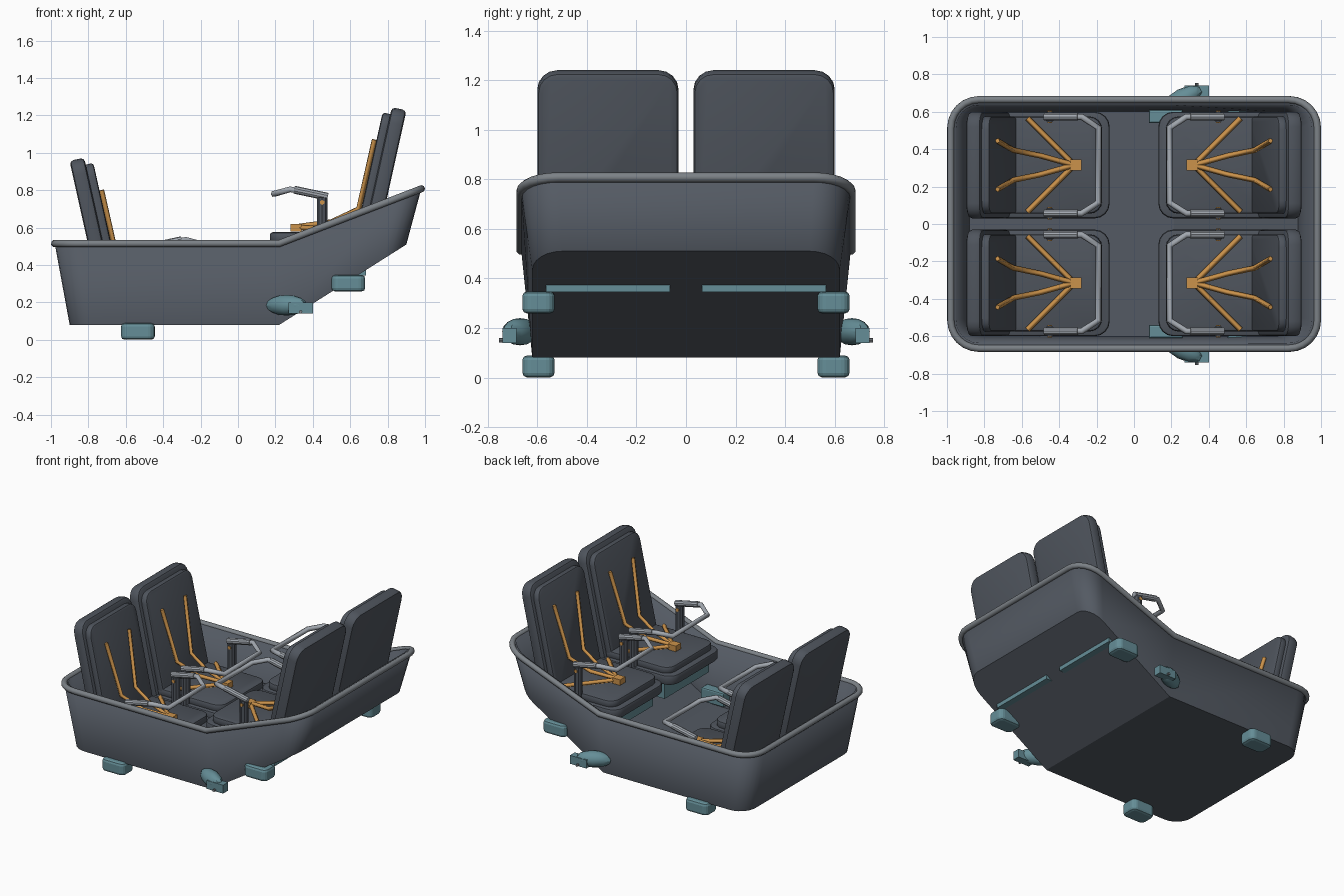
import bpy, bmesh
from math import radians, sin, cos, pi
from mathutils import Matrix, Vector

if "Cube" in bpy.data.objects:
    bpy.data.objects.remove(bpy.data.objects["Cube"])


def material(name, r, g, b):
    m = bpy.data.materials.new(name)
    m.use_nodes = True
    m.diffuse_color = (r, g, b, 1)
    m.node_tree.nodes["Principled BSDF"].inputs["Base Color"].default_value = (r, g, b, 1)
    return m


SHELL = material("slate grey", .088, .102, .125)
SEAT = material("seat grey", .078, .09, .11)
RIM = material("rim grey", .2, .22, .24)
BAR = material("light grey", .36, .39, .43)
TEAL = material("dull teal", .13, .27, .31)
STRAP = material("amber", .6, .29, .07)


def link(name, data, mat):
    data.materials.append(mat)
    ob = bpy.data.objects.new(name, data)
    bpy.context.collection.objects.link(ob)
    return ob


def finish(name, bm, mat, s=1, dz=0):
    # s = -1 mirrors the part to the other end, dz lowers it
    bm.transform(Matrix.Translation((0, 0, dz)) @ Matrix.Diagonal((s, 1, 1, 1)))
    bmesh.ops.recalc_face_normals(bm, faces=bm.faces)
    me = bpy.data.meshes.new(name)
    bm.to_mesh(me)
    bm.free()
    return link(name, me, mat)


def slab(name, center, size, radius, edge, mat, s=1, dz=0, tilt=0):
    # box with rounded outline and softened faces
    bm = bmesh.new()
    bmesh.ops.create_cube(bm, size=1)
    bm.transform(Matrix.Diagonal((*size, 1)))
    if radius:
        es = [e for e in bm.edges if abs(e.verts[0].co.z - e.verts[1].co.z) > 1e-4]
        bmesh.ops.bevel(bm, geom=es, offset=radius, segments=4, profile=.5, affect='EDGES')
    if edge:
        es = [e for e in bm.edges if abs(e.verts[0].co.z - e.verts[1].co.z) < 1e-4]
        bmesh.ops.bevel(bm, geom=es, offset=edge, segments=2, profile=.5, affect='EDGES')
    bm.transform(Matrix.Translation(center) @ Matrix.Rotation(tilt, 4, 'Y'))
    return finish(name, bm, mat, s, dz)


def rod(name, a, b, r, mat, s=1, dz=0, sides=10):
    a, b = Vector(a), Vector(b)
    bm = bmesh.new()
    bmesh.ops.create_cone(bm, cap_ends=True, segments=sides, radius1=r, radius2=r, depth=(b - a).length)
    bm.transform(Matrix.Translation((a + b) / 2) @ (b - a).to_track_quat('Z', 'Y').to_matrix().to_4x4())
    return finish(name, bm, mat, s, dz)


def tube(name, pts, r, mat, s=1, dz=0, res=1, closed=False):
    cu = bpy.data.curves.new(name, 'CURVE')
    cu.dimensions = '3D'
    cu.bevel_depth, cu.bevel_resolution, cu.use_fill_caps = r, res, True
    sp = cu.splines.new('POLY')
    sp.points.add(len(pts) - 1)
    for p, (x, y, z) in zip(sp.points, pts):
        p.co = (x * s, y, z + dz, 1)
    sp.use_cyclic_u = closed
    return link(name, cu, mat)


# Tub: rounded outline, raised towards +x past the knee
KNEE, N = .22, 7


def outline(hx, hy, r, z0, slope):
    pts = []
    for i, (sx, sy) in enumerate([(1, 1), (-1, 1), (-1, -1), (1, -1)]):
        for k in range(N):
            a = (i + k / (N - 1)) * pi / 2
            pts.append((sx * (hx - r) + r * cos(a), sy * (hy - r) + r * sin(a)))
        if i in (0, 2):
            pts.append((KNEE, sy * hy))
    return [(x, y, z0 + max(0, x - KNEE) * slope) for x, y in pts]


bottom = outline(.9, .62, .12, .08, .632)
top = outline(.98, .665, .15, .515, .385)
bm = bmesh.new()
vb = [bm.verts.new(p) for p in bottom]
vt = [bm.verts.new(p) for p in top]
n = len(vb)
for i in range(n):
    j = (i + 1) % n
    bm.faces.new((vb[i], vb[j], vt[j], vt[i]))
k1, k2 = N, 3 * N + 1
bm.faces.new(vb[k1:k2 + 1][::-1])
bm.faces.new((vb[k2:] + vb[:k1 + 1])[::-1])
me = bpy.data.meshes.new("tub")
bm.to_mesh(me)
bm.free()
tub = link("tub", me, SHELL)
mod = tub.modifiers.new("wall", 'SOLIDIFY')
mod.thickness, mod.offset = .03, -1
tube("tub_rim", top, .02, RIM, res=2, closed=True)

# Seats: four alike, the -x pair mirrored and lower
LEAN = radians(12.5) - pi / 2
for end, s, dz in (("high", 1, 0), ("low", -1, -.27)):
    for side, cy in (("left", .315), ("right", -.315)):
        tag = f"{end}_{side}"
        slab("seat_cushion_base_" + tag, (.45, cy, .495), (.64, .57, .07), .08, .015, SEAT, s, dz)
        slab("seat_cushion_" + tag, (.46, cy, .548), (.58, .52, .055), .07, .015, SEAT, s, dz)
        slab("seat_back_shell_" + tag, (.775, cy, .845), (.8, .57, .08), .08, .02, SEAT, s, dz, LEAN)
        slab("seat_back_pad_" + tag, (.72, cy, .849), (.74, .52, .055), .07, .015, SEAT, s, dz, LEAN)
        z0 = .345 if s > 0 else .36
        slab("seat_plinth_" + tag, (.45, cy, (z0 + .5) / 2), (.47, .5, .5 - z0), 0, 0, TEAL, s, dz)

        # Harness
        slab("buckle_" + tag, (.31, cy, .6), (.06, .06, .04), 0, 0, STRAP, s, dz)
        for m in (-1, 1):
            tube("shoulder_strap_" + tag, [(.32, cy, .605), (.5, cy + m * .05, .63), (.645, cy + m * .08, .7),
                 (.73, cy + m * .13, 1.07)], .015, STRAP, s, dz, res=0)
            tube("lap_strap_" + tag, [(.32, cy, .6), (.57, cy + m * .25, .585)], .015, STRAP, s, dz, res=0)

            # Bar posts, hinge pins and grips
            y = cy + m * .258
            rod("bar_post_" + tag, (.45, y, .5), (.45, y, .76), .03, SEAT, s, dz)
            rod("hinge_pin_" + tag, (.45, y - .033, .735), (.45, y + .033, .735), .013, STRAP, s, dz, 6)
            rod("bar_grip_" + tag, (.3, y, .803), (.48, y, .765), .021, BAR, s, dz)
        path = [(.46, .258, .77), (.28, .258, .805), (.19, .2, .78)]
        path += [(x, -y, z) for x, y, z in reversed(path)]
        tube("lap_bar_" + tag, [(x, cy + y, z) for x, y, z in path], .017, BAR, s, dz)

# Feet, side pods and their couplings
for side, m in (("left", 1), ("right", -1)):
    for name, x, z in (("low_foot_", -.535, .045), ("high_foot_", .59, .303)):
        slab(name + side, (x, m * .595, z), (.18, .13, .088), .035, .018, TEAL)
    bm = bmesh.new()
    bmesh.ops.create_uvsphere(bm, u_segments=10, v_segments=8, radius=1)
    bm.transform(Matrix.Translation((.26, m * .67, .185)) @ Matrix.Rotation(m * radians(27), 4, 'Z')
                 @ Matrix.Diagonal((.12, .055, .055, 1)))
    finish("side_pod_" + side, bm, TEAL)
    slab("pod_bracket_" + side, (.17, m * .575, .185), (.18, .07, .1), 0, .01, TEAL)
    slab("coupling_" + side, (.335, m * .712, .17), (.13, .055, .06), 0, 0, TEAL)
    rod("coupling_pin_" + side, (.335, m * .7, .15), (.335, m * .755, .15), .009, RIM, sides=8)

# Smooth the rounded parts, keep the edges crisp
for ob in bpy.data.objects:
    if ob.type == 'MESH' and ob.name.startswith(("tub", "seat", "bar", "side_pod")):
        ob.data.shade_smooth()
        ob.data.set_sharp_from_angle(angle=radians(30))
